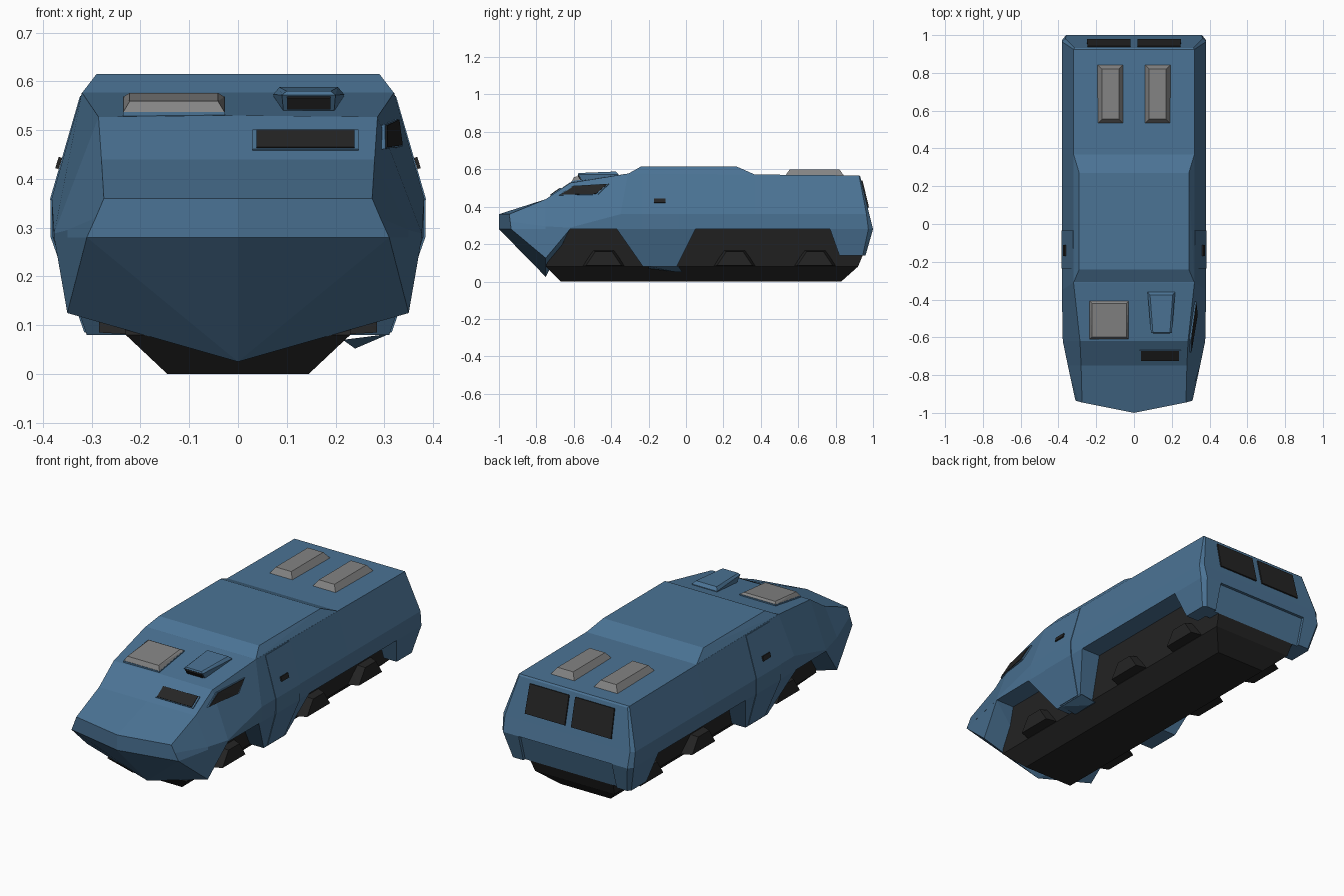
import bpy, bmesh
from mathutils import Vector
from mathutils.bvhtree import BVHTree

if "Cube" in bpy.data.objects:
    bpy.data.objects.remove(bpy.data.objects["Cube"])


def material(name, col):
    m = bpy.data.materials.new(name)
    m.diffuse_color = (*col, 1)
    m.use_nodes = True
    m.node_tree.nodes["Principled BSDF"].inputs["Base Color"].default_value = m.diffuse_color
    return m


BLUE = material("blue_paint", (0.07, 0.172, 0.30))
BLACK = material("black", (0.018, 0.018, 0.018))
GREY = material("grey_metal", (0.23, 0.23, 0.23))


def finish(name, bm, mat):
    bmesh.ops.recalc_face_normals(bm, faces=bm.faces)
    me = bpy.data.meshes.new(name)
    bm.to_mesh(me)
    ob = bpy.data.objects.new(name, me)
    me.materials.append(mat)
    bpy.context.collection.objects.link(ob)
    return ob


def flip(pts):
    return [(-x, y, z) for x, y, z in pts]


def solid(name, pts, mat):
    """Faceted convex solid around a few corner points."""
    bm = bmesh.new()
    for p in pts:
        bm.verts.new(p)
    bmesh.ops.remove_doubles(bm, verts=bm.verts, dist=0.0005)
    r = bmesh.ops.convex_hull(bm, input=bm.verts)
    junk = [e for e in r["geom_interior"] + r["geom_unused"] if isinstance(e, bmesh.types.BMVert)]
    bmesh.ops.delete(bm, geom=list(set(junk)), context="VERTS")
    bmesh.ops.dissolve_limit(bm, angle_limit=0.01, verts=bm.verts, edges=bm.edges)
    return finish(name, bm, mat)


def pair(name, pts, mat):
    solid(name + "_right", pts, mat)
    solid(name + "_left", flip(pts), mat)


def window(name, corners, out, frame=0.12):
    """Thin glass plate sitting on a slightly larger painted frame."""
    c = [Vector(p) for p in corners]
    n = (c[1] - c[0]).cross(c[2] - c[0]).normalized()
    if n.dot(Vector(out)) < 0:
        n = -n
    mid = sum(c, Vector()) / len(c)
    big = [p + (p - mid).normalized() * 0.009 for p in c]
    if frame:
        solid(name + "_frame", [p + n * t for p in big for t in (-0.01, 0.004)], BLUE)
    solid(name, [p + n * t for p in c for t in (0.0, 0.007)], BLACK)


# Upper hull: lofted rings of (x, y, z) from nose to tail
half_rings = [
    [(0, -1.0, .36), (.275, -.945, .36), (.292, -.94, .32), (.31, -.935, .28), (0, -1.0, .28)],
    [(0, -.75, .44), (.28, -.75, .44), (.35, -.75, .295), (.35, -.75, .28), (0, -.75, .28)],
    [(0, -.62, .53), (.286, -.62, .527), (.377, -.62, .288), (.377, -.62, .28), (0, -.62, .28)],
    [(0, -.31, .577), (.32, -.31, .577), (.382, -.35, .36), (.38, -.35, .28), (0, -.35, .28)],
    [(0, .37, .572), (.32, .37, .572), (.382, .37, .36), (.38, .37, .28), (0, .37, .28)],
    [(0, .925, .567), (.32, .925, .567), (.382, .965, .36), (.38, .975, .28), (0, .975, .28)],
    [(0, .932, .56), (.314, .932, .56), (.362, .98, .36), (.36, 1.0, .28), (0, 1.0, .28)],
]
bm = bmesh.new()
rings = [[bm.verts.new(p) for p in h + flip(h[1:-1])[::-1]] for h in half_rings]
for a, b in zip(rings, rings[1:]):
    for i in range(8):
        j = (i + 1) % 8
        bm.faces.new((a[i], a[j], b[j], b[i]))
for r in (rings[0], rings[-1]):
    for q in ((0, 1, 2, 6, 7), (2, 3, 4, 5, 6)):
        bm.faces.new([r[i] for i in q][:])if r is rings[-1] else None
# Nose cap keeps its shallow V
n = rings[0]
bm.faces.new((n[0], n[1], n[2], n[3], n[4]))
bm.faces.new((n[0], n[4], n[5], n[6], n[7]))
hull_tree = BVHTree.FromBMesh(bm)
finish("upper_hull", bm, BLUE)

# Raised centre roof
solid("raised_roof", [(s * x, y, z) for s in (-1, 1) for x, y, z in
                      ((.32, -.31, .576), (.32, .37, .571), (.29, -.24, .615), (.29, .27, .615))], BLUE)

# Lower nose wedge with front fenders
side = [(.31, -.935, .28), (.35, -.75, .125), (.377, -.62, .28)]
solid("lower_nose", side + flip(side) + [(0, -1, .28), (0, -.75, .025), (0, -.62, .28)], BLUE)

# Side skirts between the wheel bays
pair("door_skirt", [(.38, -.37, .28), (.38, .05, .28), (.31, -.23, .08), (.31, -.05, .08),
                    (.22, -.37, .28), (.22, .05, .28), (.22, -.23, .08), (.22, -.05, .08)], BLUE)
pair("rear_skirt", [(.38, .77, .28), (.38, .975, .28), (.36, 1.0, .28), (.345, .82, .14),
                    (.345, .945, .14), (.33, .96, .14), (.27, .77, .28), (.27, 1.0, .28),
                    (.27, .82, .14), (.27, .96, .14)], BLUE)
solid("rear_lower_panel", [(s * .28, y, z) for s in (-1, 1) for y, z in
                           ((.88, .28), (.985, .28), (.88, .14), (.945, .14))], BLUE)
solid("door_step", [(.31, -.2, .082), (.31, -.04, .082), (.215, -.2, .07), (.215, -.04, .07),
                    (.24, -.06, .052), (.24, -.02, .052)], BLUE)

# Dark underbody tub
tub = [(.145, -.67, 0), (.145, .83, 0), (.23, -.75, .08), (.23, .92, .08),
       (.24, .945, .14), (.27, -.66, .285), (.27, .92, .285)]
solid("underbody", tub + flip(tub), BLACK)

# Axle housings
for i, y in enumerate((-.44, .26, .69)):
    pair(f"axle_housing_{i + 1}",
         [(.2, y - .12, .08), (.2, y + .12, .08), (.2, y - .065, .175), (.2, y + .065, .175),
          (.285, y - .095, .085), (.285, y + .095, .085), (.285, y - .045, .16), (.285, y + .045, .16)], BLACK)

# Side doors and vision ports
door_profile = [(.324, .57, 0), (.385, .36, 0), (.384, .28, 0), (.315, .085, .03)]
pair("side_door", [(x - d, y + (t if y < -.1 else -t), z) for x, z, t in door_profile
                   for d in (0, .03) for y in (-.235, -.035)], BLUE)
port = [(.361, -.17, .443), (.361, -.11, .443), (.368, -.11, .42), (.368, -.17, .42)]
for nm, pts, o in (("right_port", port, (1, 0, 0)), ("left_port", flip(port), (-1, 0, 0))):
    window(nm, pts, o, frame=0)

# Driver windscreen and side window
window("windscreen", [(x, -.75 + (z - .44) * 1.444, z) for x, z in
                      ((.038, .46), (.239, .46), (.239, .496), (.038, .496))], (0, -1, 1))
corners = []
for y, z in ((-.67, .463), (-.60, .508), (-.42, .52), (-.48, .468)):
    hit = hull_tree.ray_cast(Vector((1, y, z)), Vector((-1, 0, 0)))[0]
    corners.append(hit + Vector((.004, 0, 0)))
window("side_window", corners, (1, 0, 0))

# Rear door windows
for s, nm in ((-1, "rear_window_left"), (1, "rear_window_right")):
    window(nm, [(s * x, .932 + (.56 - z) * .24, z) for x, z in
                ((.018, .395), (.25, .395), (.245, .54), (.018, .54))], (0, 1, 0), frame=0)

# Rear roof hatches
pair("rear_hatch", [(x, y, .565) for x in (.055, .195) for y in (.53, .845)] +
     [(x, y, .6) for x in (.08, .17) for y in (.555, .82)], GREY)


# Front hatch follows the sloping roof
def roof(y):
    return .53 + (y + .62) * .1516


solid("front_hatch_base", [(x, y, roof(y) + h) for x in (-.236, -.027) for y in (-.612, -.405)
                           for h in (-.01, .006)], BLUE)
solid("front_hatch", [(x, y, roof(y) + .006) for x in (-.235, -.028) for y in (-.61, -.407)] +
      [(x, y, roof(y) + h) for x in (-.222, -.041) for y, h in ((-.598, .026), (-.42, .016))], GREY)

# Periscope housing and its glass
solid("periscope", [(.145 + s * x, y, z) for s in (-1, 1) for x, y, z in
                    ((.052, -.555, .54), (.055, -.578, .572), (.045, -.575, .58), (.073, -.36, .573),
                     (.06, -.375, .588), (.07, -.36, .56))], BLUE)
window("periscope_glass", [(.145 + s * .045, y, z) for s, y, z in
                           ((-1, -.558, .546), (1, -.558, .546), (1, -.575, .57), (-1, -.575, .57))],
       (0, -1, 0), frame=0)
